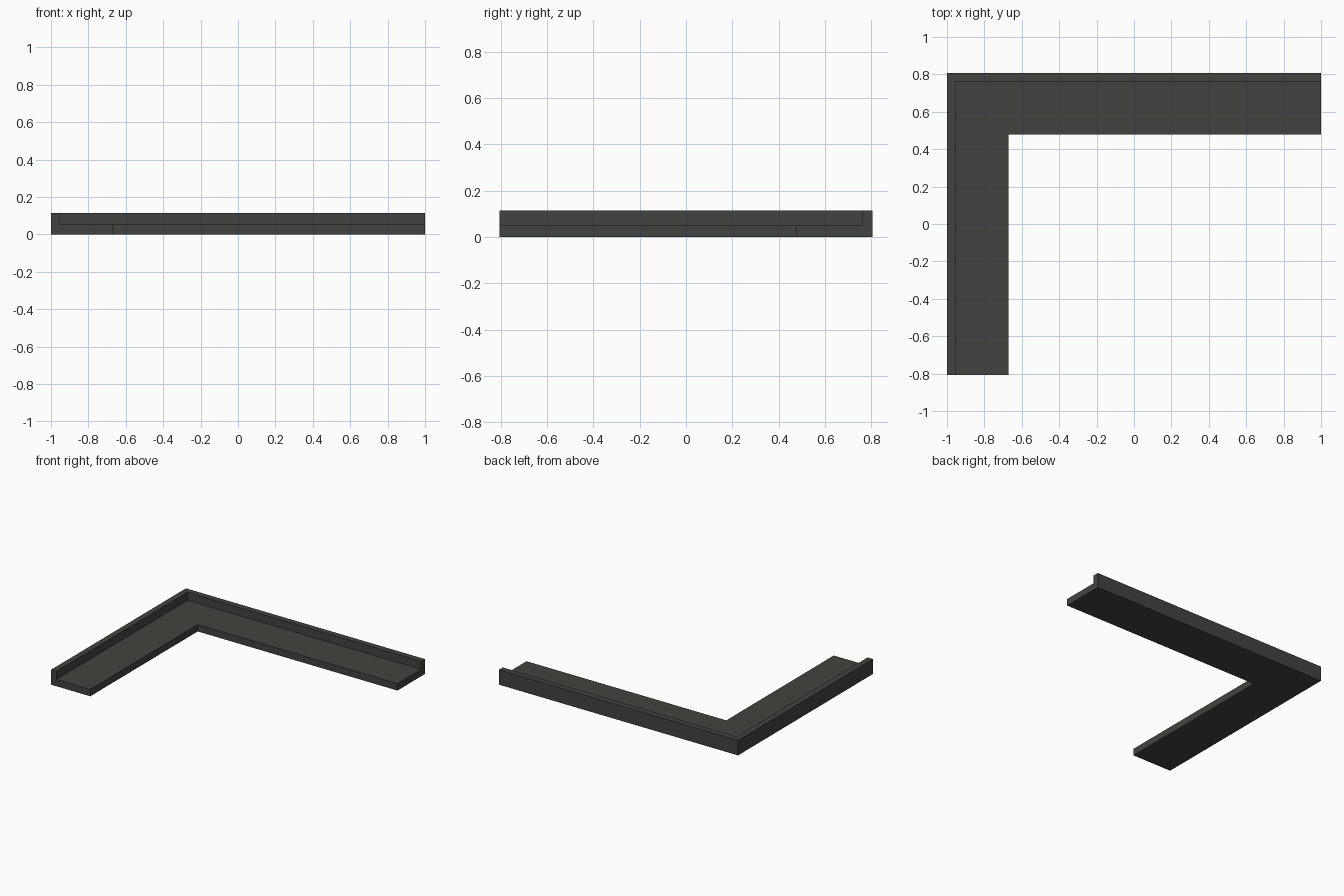
import bpy, bmesh

if "Cube" in bpy.data.objects:
    bpy.data.objects.remove(bpy.data.objects["Cube"])

# L-shaped cross-section: distance in from the outer edge, height
profile = [(0, 0), (0, 0.113), (0.045, 0.113), (0.045, 0.052), (0.328, 0.052), (0.328, 0)]
X, Y = 1.0, 0.806

# Three stations: front end of the left leg, mitred corner, right end of the back leg
stations = [
    lambda d, z: (-X + d, -Y, z),
    lambda d, z: (-X + d, Y - d, z),
    lambda d, z: (X, Y - d, z),
]

bm = bmesh.new()
rings = [[bm.verts.new(f(d, z)) for d, z in profile] for f in stations]
n = len(profile)
for a, b in zip(rings, rings[1:]):
    for i in range(n):
        j = (i + 1) % n
        bm.faces.new((a[i], a[j], b[j], b[i]))

# End caps
bm.faces.new(rings[0])
bm.faces.new(rings[-1][::-1])
bmesh.ops.recalc_face_normals(bm, faces=bm.faces)
# Merge the flat faces across the mitre
bmesh.ops.dissolve_limit(bm, angle_limit=0.01, verts=bm.verts, edges=bm.edges)

mesh = bpy.data.meshes.new("corner_ledge")
bm.to_mesh(mesh)
bm.free()
obj = bpy.data.objects.new("corner_ledge", mesh)
bpy.context.collection.objects.link(obj)

# Dark grey finish
mat = bpy.data.materials.new("dark_grey")
mat.diffuse_color = (0.055, 0.055, 0.05, 1)
mat.use_nodes = True
mat.node_tree.nodes["Principled BSDF"].inputs["Base Color"].default_value = mat.diffuse_color
mesh.materials.append(mat)
